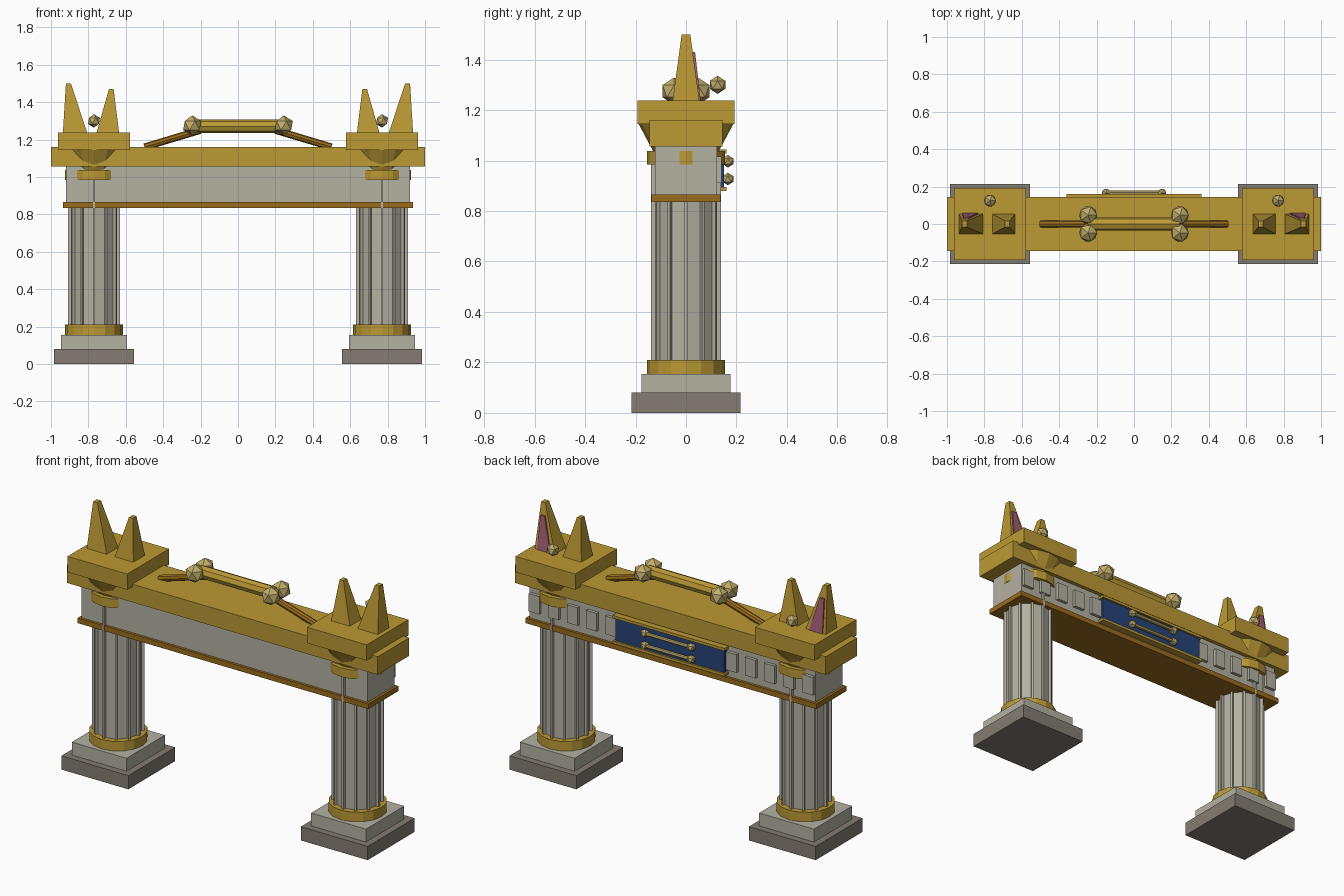
import bpy, bmesh, math
from mathutils import Vector

cube = bpy.data.objects.get("Cube")
if cube:
    bpy.data.objects.remove(cube, do_unlink=True)


def material(name, rgb):
    m = bpy.data.materials.new(name)
    m.use_nodes = True
    col = (*rgb, 1)
    m.diffuse_color = col
    bsdf = next(n for n in m.node_tree.nodes if n.type == 'BSDF_PRINCIPLED')
    bsdf.inputs["Base Color"].default_value = col
    bsdf.inputs["Roughness"].default_value = 0.7
    return m


GOLD = material("gold", (0.50, 0.32, 0.035))
BRONZE = material("dark gold", (0.32, 0.15, 0.012))
PALE = material("pale gold", (0.54, 0.42, 0.15))
STONE = material("pale stone", (0.46, 0.44, 0.36))
BASE = material("grey stone", (0.23, 0.20, 0.17))
NAVY = material("navy blue", (0.02, 0.055, 0.19))
PINK = material("dusty pink", (0.36, 0.11, 0.17))


def finish(bm, name, mat):
    bmesh.ops.recalc_face_normals(bm, faces=bm.faces)
    me = bpy.data.meshes.new(name)
    bm.to_mesh(me)
    bm.free()
    me.materials.append(mat)
    ob = bpy.data.objects.new(name, me)
    bpy.context.collection.objects.link(ob)
    return ob


def loft(name, mat, low, high):
    """Tapered block between two rectangles (x0, x1, y0, y1, z)."""
    bm = bmesh.new()
    rings = []
    for x0, x1, y0, y1, z in (low, high):
        corners = ((x0, y0), (x1, y0), (x1, y1), (x0, y1))
        rings.append([bm.verts.new((x, y, z)) for x, y in corners])
    a, b = rings
    bm.faces.new(a)
    bm.faces.new(b)
    for i in range(4):
        j = (i + 1) % 4
        bm.faces.new((a[i], a[j], b[j], b[i]))
    return finish(bm, name, mat)


def block(name, mat, x0, x1, y0, y1, z0, z1):
    return loft(name, mat, (x0, x1, y0, y1, z0), (x0, x1, y0, y1, z1))


def rod(name, mat, start, end, r1, r2=None, sides=16):
    """Straight cylinder or cone between two points."""
    start, end = Vector(start), Vector(end)
    axis = end - start
    bm = bmesh.new()
    bmesh.ops.create_cone(bm, cap_ends=True, segments=sides, radius1=r1,
                          radius2=r1 if r2 is None else r2, depth=axis.length)
    bm.transform(axis.to_track_quat('Z', 'Y').to_matrix().to_4x4())
    bmesh.ops.translate(bm, verts=bm.verts, vec=(start + end) / 2)
    return finish(bm, name, mat)


def knob(name, x, y, z, r):
    bm = bmesh.new()
    bmesh.ops.create_icosphere(bm, subdivisions=1, radius=r)
    bmesh.ops.translate(bm, verts=bm.verts, vec=(x, y, z))
    return finish(bm, name, PALE)


def ribbed_shaft(name, cx, z0, z1, core=0.122, outer=0.138, ribs=12, half=0.006):
    """Column whose outline steps out at each narrow rib."""
    bm = bmesh.new()
    outline = []
    for i in range(ribs):
        a = math.tau * i / ribs
        c, s = math.cos(a), math.sin(a)
        for r, t in ((core, -half), (outer, -half), (outer, half), (core, half)):
            outline.append(bm.verts.new((cx + r * c - t * s, r * s + t * c, z0)))
    face = bm.faces.new(outline)
    top = bmesh.ops.extrude_face_region(bm, geom=[face], use_keep_orig=True)
    moved = [v for v in top["geom"] if isinstance(v, bmesh.types.BMVert)]
    bmesh.ops.translate(bm, verts=moved, vec=(0, 0, z1 - z0))
    return finish(bm, name, STONE)


# Beam spanning both columns
block("lower_trim", BRONZE, -0.935, 0.935, -0.137, 0.137, 0.835, 0.865)
block("frieze", STONE, -0.92, 0.92, -0.122, 0.122, 0.865, 1.055)
block("top_beam", GOLD, -1, 1, -0.145, 0.145, 1.055, 1.16)

for s, side in ((-1, "right"), (1, "left")):
    cx = 0.77 * s

    # Column with stepped base, rings and flared capital
    for part, mat, h, z0, z1 in (("plinth", BASE, 0.215, 0, 0.08),
                                 ("step", STONE, 0.176, 0.08, 0.155),
                                 ("cap_block", GOLD, 0.192, 1.145, 1.237)):
        block(f"{side}_{part}", mat, cx - h, cx + h, -h, h, z0, z1)
    rod(f"{side}_base_ring", GOLD, (cx, 0, 0.155), (cx, 0, 0.21), 0.155)
    ribbed_shaft(f"{side}_shaft", cx, 0.21, 0.985)
    rod(f"{side}_neck_ring", GOLD, (cx, 0, 0.985), (cx, 0, 1.037), 0.155)
    rod(f"{side}_capital", GOLD, (cx, 0, 1.037), (cx, 0, 1.145), 0.13, 0.188)

    # Pointed ears, with a pink lining on the back of the outer one
    loft(f"{side}_outer_ear", GOLD,
         (0.807 * s, 0.936 * s, -0.053, 0.053, 1.237),
         (0.893 * s, 0.92 * s, -0.017, 0.017, 1.5))
    loft(f"{side}_inner_ear", GOLD,
         (0.636 * s, 0.756 * s, -0.053, 0.053, 1.237),
         (0.665 * s, 0.69 * s, -0.017, 0.017, 1.47))
    loft(f"{side}_ear_lining", PINK,
         (0.833 * s, 0.918 * s, 0.04, 0.058, 1.237),
         (0.885 * s, 0.912 * s, 0.02, 0.036, 1.43))
    knob(f"{side}_cap_knob", cx, 0.125, 1.30, 0.036)

    # Roof ornament: knobs and sloping arm at each end
    for y in (-0.047, 0.047):
        knob(f"{side}_roof_knob", 0.245 * s, y, 1.275, 0.054)
    rod(f"{side}_roof_arm", BRONZE, (0.5 * s, 0, 1.16), (0.2 * s, 0, 1.25), 0.019, sides=8)

    # Raised tiles along the back of the frieze
    for i in range(5):
        x = (0.388 + 0.123 * i) * s
        block(f"{side}_tile_{i + 1}", STONE, x - 0.034, x + 0.034, 0.12, 0.14, 0.91, 1.015)

    # Knobs on the back plaque
    for z in (0.927, 0.997):
        knob(f"{side}_plaque_knob", 0.15 * s, 0.166, z, 0.025)

# Roof ornament bar
rod("roof_bar", GOLD, (-0.245, 0, 1.27), (0.245, 0, 1.27), 0.036, sides=8)

# Back plaque with gold edges and paired bars
block("plaque", NAVY, -0.35, 0.35, 0.12, 0.15, 0.89, 1.03)
for part, z in (("lower", 0.887), ("upper", 1.035)):
    block(f"plaque_{part}_edge", GOLD, -0.36, 0.36, 0.12, 0.16, z - 0.008, z + 0.008)
for z in (0.927, 0.997):
    rod("plaque_bar", PALE, (-0.15, 0.168, z), (0.15, 0.168, z), 0.011, sides=8)
